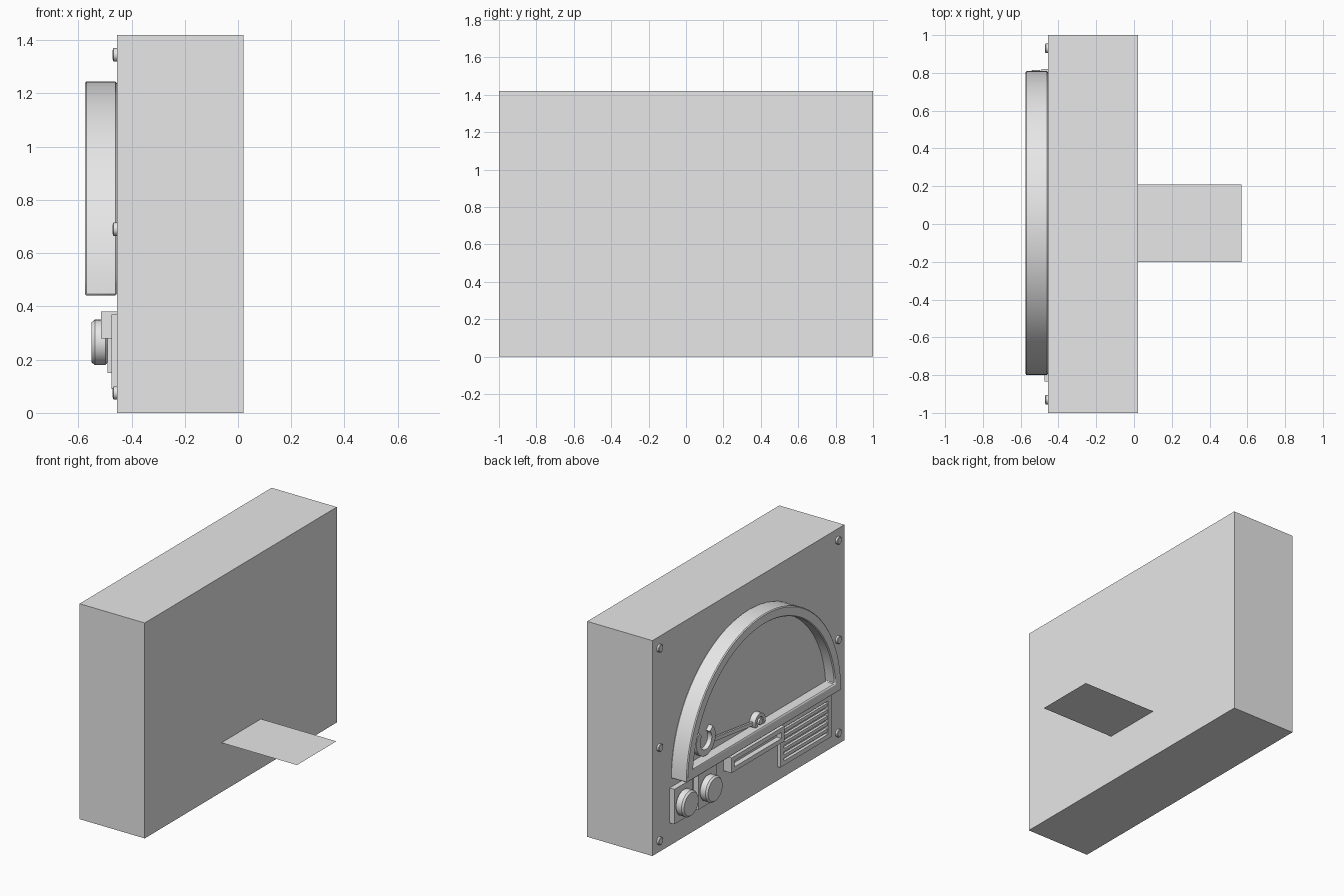
import bpy, bmesh, math

if "Cube" in bpy.data.objects:
    bpy.data.objects.remove(bpy.data.objects["Cube"])

gray = bpy.data.materials.new("light gray")
gray.diffuse_color = (0.8, 0.8, 0.8, 1)
gray.use_nodes = True
gray.node_tree.nodes["Principled BSDF"].inputs["Base Color"].default_value = gray.diffuse_color
FACE = -0.455  # instrument face plane, looking towards -x


def finish(name, bm, smooth=False):
    bmesh.ops.recalc_face_normals(bm, faces=bm.faces)
    me = bpy.data.meshes.new(name)
    bm.to_mesh(me)
    bm.free()
    me.materials.append(gray)
    ob = bpy.data.objects.new(name, me)
    bpy.context.collection.objects.link(ob)
    if smooth:
        bpy.ops.object.select_all(action='DESELECT')
        ob.select_set(True)
        bpy.context.view_layer.objects.active = ob
        bpy.ops.object.shade_smooth_by_angle(angle=math.radians(30))
    return ob


def loop(bm, pts, x):
    return [bm.verts.new((x, y, z)) for y, z in pts]


def bridge(bm, a, b):
    n = len(a)
    for i in range(n):
        j = (i + 1) % n
        bm.faces.new((a[i], a[j], b[j], b[i]))


def prism(name, pts, x0, x1, smooth=False):
    """Solid (y, z) outline extruded along x."""
    bm = bmesh.new()
    a, b = loop(bm, pts, x0), loop(bm, pts, x1)
    bridge(bm, a, b)
    bm.faces.new(a)
    bm.faces.new(b)
    return finish(name, bm, smooth)


def frame(name, outer, inner, x0, x1, smooth=False):
    """Outline with a matching hole, extruded along x."""
    bm = bmesh.new()
    loops = [loop(bm, outer, x0), loop(bm, outer, x1),
             loop(bm, inner, x1), loop(bm, inner, x0)]
    for i in range(4):
        bridge(bm, loops[i], loops[(i + 1) % 4])
    return finish(name, bm, smooth)


def rect(y0, y1, z0, z1):
    return [(y0, z0), (y1, z0), (y1, z1), (y0, z1)]


def arc(cy, cz, r, a0, a1, n):
    return [(cy + r * math.cos(a0 + (a1 - a0) * i / n),
             cz + r * math.sin(a0 + (a1 - a0) * i / n)) for i in range(n + 1)]


def circle(cy, cz, r, n):
    return arc(cy, cz, r, 0, 2 * math.pi, n)[:-1]


def lathe(name, cy, cz, profile, n=32):
    """Round part about an x axis from (x, radius) steps."""
    bm = bmesh.new()
    rings = [loop(bm, circle(cy, cz, r, n), x) for x, r in profile]
    for a, b in zip(rings, rings[1:]):
        bridge(bm, a, b)
    bm.faces.new(rings[0])
    bm.faces.new(rings[-1])
    return finish(name, bm, True)


# Main housing
prism("housing", rect(-1, 1, 0, 1.42), FACE, 0.02)

# Thin sheet sticking out of the rear
bm = bmesh.new()
bm.faces.new([bm.verts.new(p) for p in ((0.02, -0.2, 0.325), (0.57, -0.2, 0.325),
                                        (0.57, 0.21, 0.325), (0.02, 0.21, 0.325))])
finish("rear_sheet", bm)

# Half-round dial: rim and recessed floor
CY, CZ, R, RI = 0.005, 0.44, 0.805, 0.74
tilt = math.asin(0.065 / RI)
outer = arc(CY, CZ, R, 0, math.pi, 40)
inner = arc(CY, CZ, RI, tilt, math.pi - tilt, 40)
rim = frame("dial_rim", outer, inner, FACE, -0.575, True)
bev = rim.modifiers.new("soft_edge", 'BEVEL')
bev.width = 0.006
bev.segments = 1
prism("dial_floor", inner, FACE, -0.505)

# Needle: pivot, arm and open hook
HZ = 0.53
frame("needle_pivot", circle(CY, HZ, 0.055, 24), circle(CY, HZ, 0.033, 24), -0.505, -0.545, True)
lathe("needle_pin", CY, HZ, [(-0.505, 0.02), (-0.55, 0.02)], 16)
prism("needle_arm", [(0.05, HZ - 0.012), (0.48, 0.572), (0.48, 0.598), (0.05, HZ + 0.012)],
      -0.515, -0.53)
a0, a1 = math.radians(-225), math.radians(45)
prism("needle_hook", arc(0.555, 0.615, 0.1, a0, a1, 24) + arc(0.555, 0.615, 0.06, a1, a0, 24),
      -0.505, -0.535, True)

# Two control knobs on their plates
for i, (y0, y1) in enumerate(((0.63, 0.82), (0.38, 0.57))):
    prism(f"knob_plate_{i + 1}", rect(y0, y1, 0.15, 0.38), FACE, -0.49)
    lathe(f"knob_{i + 1}", (y0 + y1) / 2 + 0.005, 0.265,
          [(-0.49, 0.075), (-0.498, 0.085), (-0.538, 0.085), (-0.55, 0.075)])

# Slotted slider bar
frame("slider_frame", rect(-0.29, 0.26, 0.28, 0.38), rect(-0.26, 0.23, 0.31, 0.35), FACE, -0.515)
prism("slider_floor", rect(-0.26, 0.23, 0.31, 0.35), FACE, -0.48)

# Speaker grille with slats
frame("grille_frame", rect(-0.835, -0.305, 0.09, 0.37), rect(-0.80, -0.34, 0.12, 0.34),
      FACE, -0.475)
for i in range(5):
    z = 0.135 + i * 0.042
    prism(f"grille_slat_{i + 1}", rect(-0.80, -0.34, z, z + 0.022), FACE, -0.472)

# Face screws with a raised slot bar
for y in (-0.93, 0.93):
    for z in (0.075, 0.69, 1.345):
        lathe("screw", y, z, [(FACE, 0.025), (-0.467, 0.025), (-0.47, 0.021)], 16)
        prism("screw_slot", rect(y - 0.004, y + 0.004, z - 0.018, z + 0.018), -0.468, -0.472)
